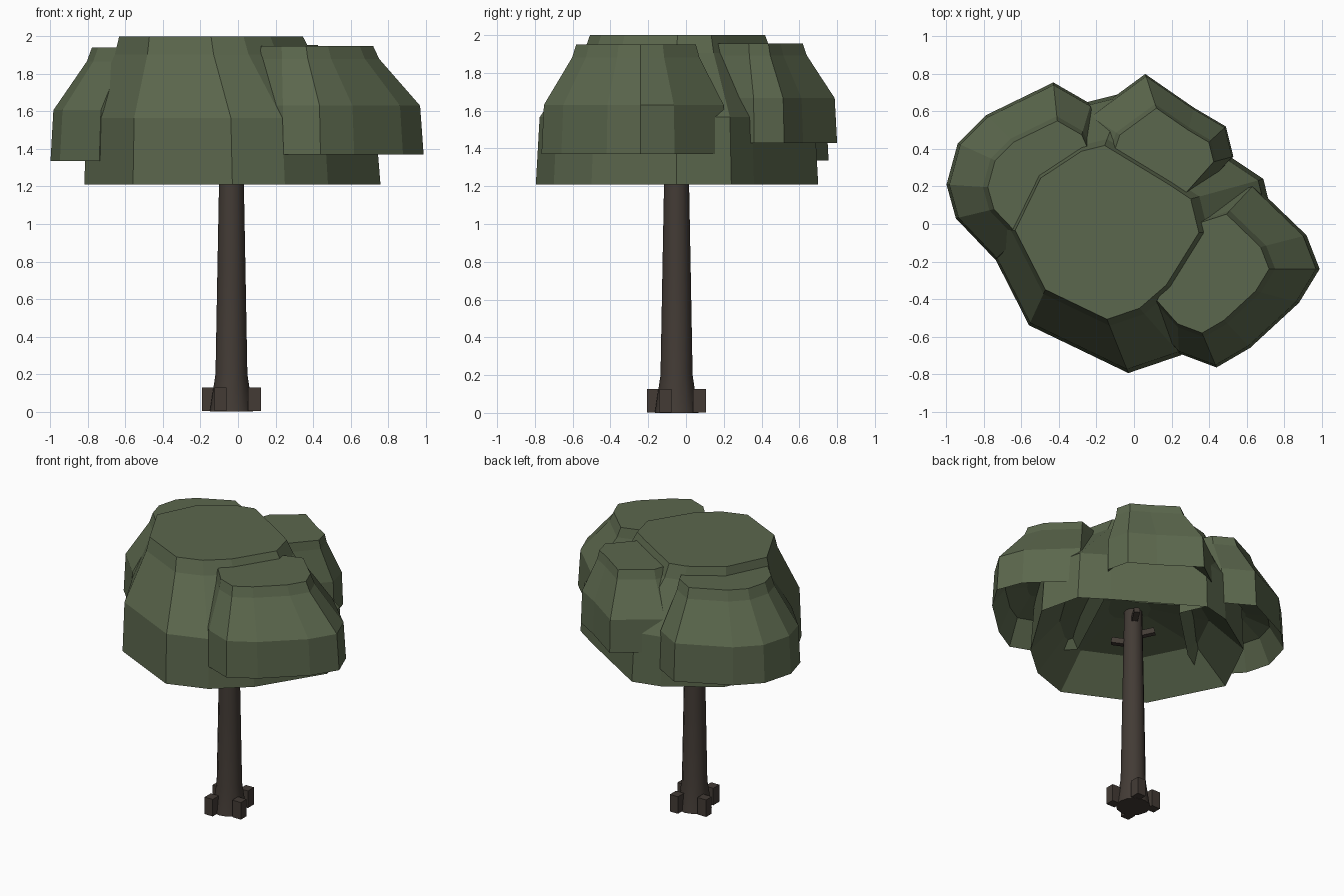
import bpy, bmesh, math
from mathutils import Matrix, Vector

cube = bpy.data.objects.get("Cube")
if cube:
    bpy.data.objects.remove(cube, do_unlink=True)


def make_material(name, color):
    mat = bpy.data.materials.new(name)
    mat.use_nodes = True
    mat.diffuse_color = color
    mat.node_tree.nodes["Principled BSDF"].inputs["Base Color"].default_value = color
    return mat


leaf_green = make_material("leaf green", (0.105, 0.136, 0.074, 1))
bark_brown = make_material("bark brown", (0.056, 0.044, 0.036, 1))


def add_object(name, bm, material):
    mesh = bpy.data.meshes.new(name)
    bmesh.ops.recalc_face_normals(bm, faces=bm.faces)
    bm.to_mesh(mesh)
    bm.free()
    mesh.materials.append(material)
    obj = bpy.data.objects.new(name, mesh)
    bpy.context.collection.objects.link(obj)
    return obj


def loft(bm, rings):
    """Skin a stack of equal-sized point rings and close both ends."""
    loops = [[bm.verts.new(p) for p in ring] for ring in rings]
    for low, high in zip(loops, loops[1:]):
        for i in range(len(low)):
            j = (i + 1) % len(low)
            bm.faces.new((low[i], low[j], high[j], high[i]))
    bm.faces.new(loops[0][::-1])
    bm.faces.new(loops[-1])


# Outside of a clump: (fraction of height, fraction of taper towards the focus)
STEPS = ((0, 0), (0.45, 0.07), (0.88, 0.88), (1, 1))
# Hollow underside: (fraction of hollow depth, pull towards the middle)
HOLLOW = ((1, 0.8), (0.75, 0.3))


def leaf_clump(name, outline, focus, taper, bottom, top, depth):
    bm = bmesh.new()
    middle = sum((Vector(p) for p in outline), Vector((0, 0))) / len(outline)

    def ring(target, k, z):
        return [(*Vector(p).lerp(Vector(target), k), z) for p in outline]

    rings = [ring(middle, pull, bottom + depth * d) for d, pull in HOLLOW]
    rings += [ring(focus, pull * taper, bottom + (top - bottom) * h)
              for h, pull in STEPS]
    loft(bm, rings)
    return add_object(name, bm, leaf_green)


canopy = leaf_clump(
    "canopy",
    [(-.56, -.54), (-.03, -.795), (.25, -.7), (.48, -.5), (.76, -.05), (.69, .24),
     (.51, .36), (-.05, .7), (-.25, .65), (-.6, .42), (-.82, -.03)],
    (-.33, -.04), .38, 1.21, 2.0, .28)

clumps = [
    leaf_clump("left_clump",
               [(.07, -.5), (.24, -.69), (.44, -.765), (.62, -.66), (.88, -.42),
                (.99, -.24), (.92, -.06), (.64, .21), (.36, .12)],
               (.22, -.24), .35, 1.37, 1.95, .2),
    leaf_clump("right_clump",
               [(-.74, -.19), (-.5, -.04), (-.1, .35), (-.23, .64), (-.43, .755),
                (-.79, .58), (-.94, .43), (-1, .21), (-.95, .03)],
               (-.37, .17), .35, 1.335, 1.94, .2),
    leaf_clump("back_clump",
               [(.28, .08), (.53, .36), (.49, .52), (.32, .62), (.06, .8),
                (-.24, .58), (-.3, .4), (.1, .15)],
               (.23, .28), .35, 1.43, 1.955, .12),
]

# Merge the clumps into one crown
for clump in clumps:
    mod = canopy.modifiers.new("merge", "BOOLEAN")
    mod.operation = "UNION"
    mod.solver = "EXACT"
    mod.object = clump
merged = bpy.data.meshes.new_from_object(
    canopy.evaluated_get(bpy.context.evaluated_depsgraph_get()))
canopy.modifiers.clear()
canopy.data = merged
for clump in clumps:
    bpy.data.objects.remove(clump, do_unlink=True)

# Trunk with a flared foot
AXIS = Vector((-.035, -.05, 0))
SIDES = 12
bm = bmesh.new()
rings = []
for z, r in ((0, .115), (.2, .085), (.75, .075), (1.55, .06)):
    rings.append([AXIS + Vector((r * math.cos(a), r * math.sin(a), z))
                  for a in (math.tau * i / SIDES for i in range(SIDES))])
loft(bm, rings)
trunk = add_object("trunk", bm, bark_brown)
bpy.context.view_layer.objects.active = trunk
trunk.select_set(True)
bpy.ops.object.shade_smooth_by_angle(angle=math.radians(35))
trunk.select_set(False)


def bark_block(name, size, offset, turn, tilt=0):
    bm = bmesh.new()
    bmesh.ops.create_cube(bm, size=1, matrix=(
        Matrix.Translation(AXIS) @ Matrix.Rotation(turn, 4, "Z")
        @ Matrix.Translation(offset) @ Matrix.Rotation(tilt, 4, "Y")
        @ Matrix.Diagonal((*size, 1))))
    return add_object(name, bm, bark_brown)


# Four root blocks set like a pinwheel around the foot
for i in range(4):
    bark_block(f"root_{i + 1}", (.07, .065, .125), (.122, -.058, .0645), i * math.pi / 2)

# Short twigs hidden under the crown
for z, turn in ((1.27, -45), (1.33, 135), (1.42, 60)):
    bark_block("twig", (.11, .04, .04), (.09, 0, z), math.radians(turn), -.2)
